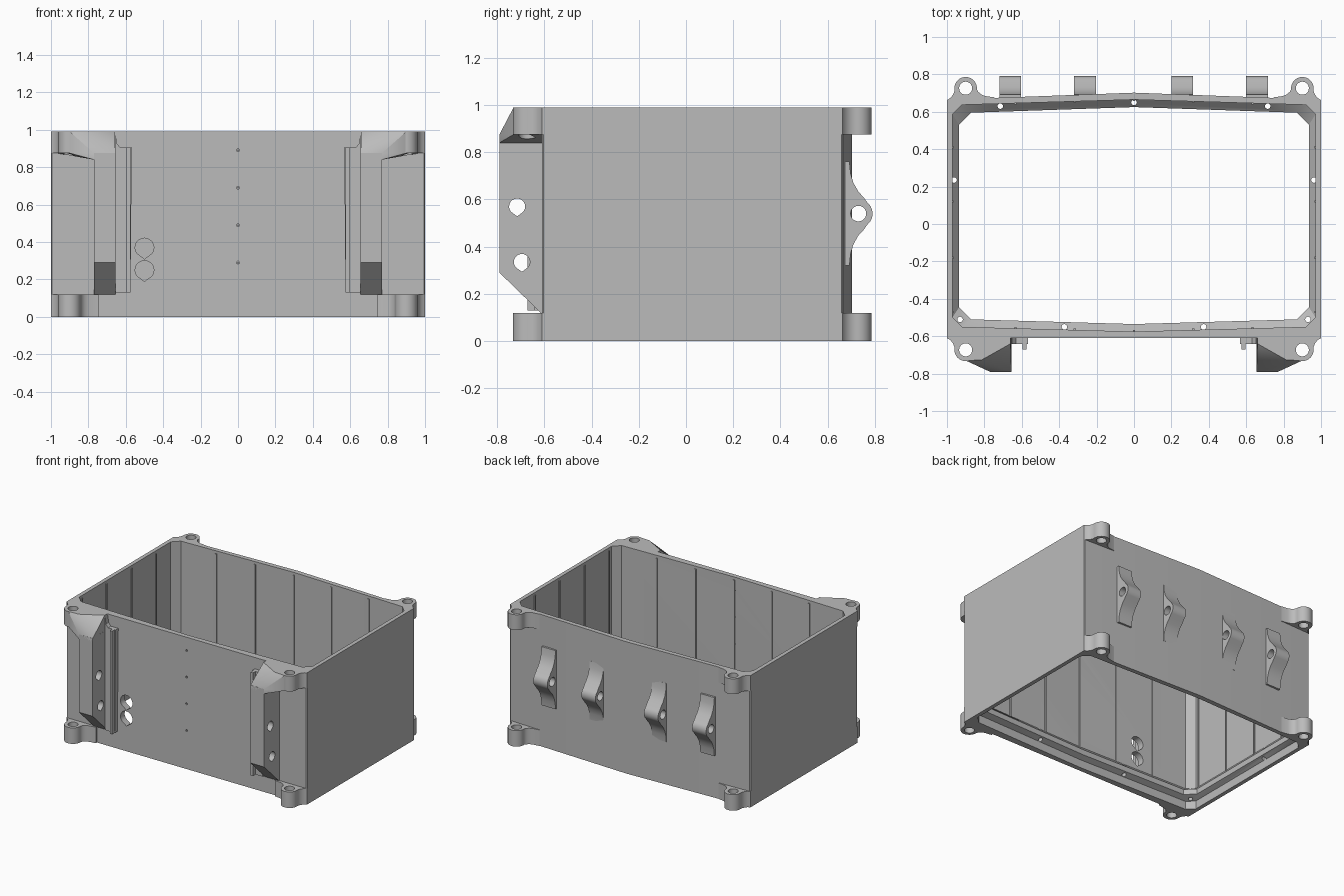
import bpy, bmesh
from math import sin, cos, pi, radians
from mathutils import Vector

if "Cube" in bpy.data.objects:
    bpy.data.objects.remove(bpy.data.objects["Cube"], do_unlink=True)

H = 0.99
grey = bpy.data.materials.new("plain_grey")
grey.use_nodes = True
grey.diffuse_color = (0.5, 0.5, 0.5, 1)
grey.node_tree.nodes["Principled BSDF"].inputs["Base Color"].default_value = (0.5, 0.5, 0.5, 1)


def finish(bm, name, smooth=False):
    bmesh.ops.recalc_face_normals(bm, faces=bm.faces)
    mesh = bpy.data.meshes.new(name)
    bm.to_mesh(mesh)
    bm.free()
    mesh.materials.append(grey)
    obj = bpy.data.objects.new(name, mesh)
    bpy.context.collection.objects.link(obj)
    if smooth:
        shade(obj)
    return obj


def activate(obj):
    bpy.ops.object.select_all(action='DESELECT')
    obj.select_set(True)
    bpy.context.view_layer.objects.active = obj


def shade(obj):
    activate(obj)
    bpy.ops.object.shade_smooth_by_angle(angle=radians(32))


def add_prism(bm, outline, axis, lo, hi):
    """Extrude a 2D outline along an axis (outline uses the other two axes in order)."""
    def place(p, d):
        v = list(p)
        v.insert("xyz".index(axis), d)
        return bm.verts.new(v)
    a = [place(p, lo) for p in outline]
    b = [place(p, hi) for p in outline]
    bm.faces.new(a)
    bm.faces.new(b[::-1])
    for i in range(len(a)):
        j = (i + 1) % len(a)
        bm.faces.new((a[i], a[j], b[j], b[i]))


def prism(name, outline, axis, lo, hi, smooth=False):
    bm = bmesh.new()
    add_prism(bm, outline, axis, min(lo, hi), max(lo, hi))
    return finish(bm, name, smooth)


def circle(cx, cy, r, n=24):
    return [(cx + r * cos(2 * pi * i / n), cy + r * sin(2 * pi * i / n)) for i in range(n)]


def teardrop(cx, cy, r):
    """Round hole with a pointed lower end."""
    arc = [radians(-42 + 264 * i / 24) for i in range(25)]
    return [(cx + r * cos(t), cy + r * sin(t)) for t in arc] + [(cx, cy - r * 1.22)]


def cut(obj, holes):
    bm = bmesh.new()
    for hole in holes:
        add_prism(bm, *hole)
    cutter = finish(bm, "cutter")
    cutter.hide_render = True
    mod = obj.modifiers.new("holes", 'BOOLEAN')
    mod.operation, mod.solver, mod.object = 'DIFFERENCE', 'EXACT', cutter
    activate(obj)
    bpy.ops.object.modifier_apply(modifier=mod.name)
    bpy.data.objects.remove(cutter, do_unlink=True)
    shade(obj)


def loop(x, front, front_mid, back, back_mid, c):
    """Rectangle with chamfered corners and slightly bowed front and back."""
    half = [(x - c, front), (x, front + c), (x, back - c), (x - c, back)]
    return [(0, front_mid)] + half + [(0, back_mid)] + [(-px, py) for px, py in half[::-1]]


def ring(name, loops):
    """Closed ring through a cycle of (outline, z) loops."""
    bm = bmesh.new()
    rows = [[bm.verts.new((x, y, z)) for x, y in pts] for pts, z in loops]
    for k, row in enumerate(rows):
        nxt = rows[(k + 1) % len(rows)]
        for i in range(len(row)):
            j = (i + 1) % len(row)
            bm.faces.new((row[i], row[j], nxt[j], nxt[i]))
    return finish(bm, name)


# Open box shell
outer = loop(1, -0.61, -0.61, 0.665, 0.702, 0.006)
inner = loop(0.97, -0.55, -0.575, 0.637, 0.665, 0.05)
shell = ring("box_shell", [(outer, 0), (outer, H), (inner, H), (inner, 0)])
holes = [(teardrop(-0.5, z, 0.05), 'y', -0.7, -0.5) for z in (0.25, 0.37)]
holes += [(circle(0, z, 0.008, 10), 'y', -0.7, -0.5) for z in (0.29, 0.49, 0.69, 0.89)]
cut(shell, holes)

# Sloped inner ledge near the bottom
seat = loop(0.973, -0.553, -0.578, 0.64, 0.668, 0.05)
opening = loop(0.935, -0.51, -0.535, 0.595, 0.625, 0.065)
ledge = ring("inner_ledge", [(seat, 0.06), (seat, 0.165), (opening, 0.12), (opening, 0.08)])
spots = [(0, 0.65)] + [(s * x, y) for s in (-1, 1) for x, y in
                       ((0.715, 0.63), (0.962, 0.235), (0.372, -0.55), (0.93, -0.51))]
cut(ledge, [(circle(x, y, 0.015, 12), 'z', 0, 0.3) for x, y in spots])

# Thin vertical ribs on the inner walls
bm = bmesh.new()


def rib(x, y, dx, dy):
    add_prism(bm, [(x - dx, y - dy), (x + dx, y - dy), (x + dx, y + dy), (x - dx, y + dy)],
              'z', 0.13, H - 0.02)


for i in range(-2, 3):
    x = i * 0.317
    t = abs(x) / 0.92
    rib(x, 0.665 - 0.028 * t, 0.006, 0.007)
    rib(x, -0.575 + 0.025 * t, 0.006, 0.007)
for s in (-1, 1):
    for y in (0.41, 0.12, -0.18, -0.47):
        rib(s * 0.97, y, 0.006, 0.006)
finish(bm, "wall_ribs")

# Corner ears, with fillets that run into the wall
arc = [radians(-5 + 190 * i / 20) for i in range(21)]
ear = [(1, -0.012), (1, 0), (0.982, 0.01), (0.968, 0.028), (0.961, 0.045)]
ear += [(0.9 + 0.06 * cos(t), 0.063 + 0.06 * sin(t)) for t in arc]
ear += [(0.833, 0.044), (0.818, 0.03), (0.795, 0.021), (0.745, 0.014), (0.745, -0.012)]


def ear_hole(sx, y):
    return (circle(sx * 0.9, y, 0.035), 'z', -0.2, 1.2)


for side, sx in (("right", -1), ("left", 1)):
    for end, sy, wall in (("front", -1, 0.61), ("back", 1, 0.663)):
        outline = [(sx * x, sy * (wall + d)) for x, d in ear]
        for level, lo, hi in (("lower", 0, 0.12), ("upper", 0.875, H)):
            obj = prism(f"{level}_{end}_{side}_ear", outline, 'z', lo, hi)
            cut(obj, [ear_hole(sx, sy * (wall + 0.063))])

# Front brackets with top gussets and hook rails
bracket = [(-0.6, 0.12), (-0.615, 0.12), (-0.79, 0.29), (-0.79, 0.875), (-0.6, 0.875)]
gusset = [(0.97, -0.6, H), (0.66, -0.6, H), (0.66, -0.64, H), (0.815, -0.727, H), (0.9, -0.73, H),
          (0.655, -0.6, 0.84), (0.655, -0.79, 0.84), (0.77, -0.79, 0.84), (0.77, -0.6, 0.84),
          (0.655, -0.79, 0.872), (0.77, -0.79, 0.875), (0.9, -0.73, 0.875), (0.97, -0.6, 0.875)]
rail = [(0.655, 0.13), (0.575, 0.13), (0.568, 0.905), (0.63, 0.905), (0.647, 0.925), (0.655, 0.98)]
for side, sx in (("right", -1), ("left", 1)):
    obj = prism(f"{side}_bracket", bracket, 'x', sx * 0.655, sx * 0.77)
    cut(obj, [(teardrop(y, z, 0.034), 'x', -1.2, 1.2) for y, z in ((-0.715, 0.57), (-0.695, 0.335))])

    bm = bmesh.new()
    for x, y, z in gusset:
        bm.verts.new((sx * x, y, z))
    hull = bmesh.ops.convex_hull(bm, input=bm.verts)
    loose = [v for v in bm.verts if not v.link_faces]
    bmesh.ops.delete(bm, geom=loose, context='VERTS')
    cut(finish(bm, f"{side}_gusset"), [ear_hole(sx, -0.673)])

    prism(f"{side}_rail_base", [(sx * x, z) for x, z in rail], 'y', -0.642, -0.6)
    prism(f"{side}_rail_hook", [(sx * x, y) for x, y in
          ((0.575, -0.63), (0.575, -0.672), (0.595, -0.672), (0.595, -0.63))], 'z', 0.13, 0.905)

# Back lugs with concave flares
flare = [(0.66, 0.22), (0.692, 0.22), (0.697, 0.17), (0.709, 0.13), (0.73, 0.093), (0.752, 0.069)]
tip = [(0.73 + 0.06 * cos(t), 0.06 * sin(t)) for t in (radians(50 - 10 * i) for i in range(11))]
profile = flare + tip + [(y, -z) for y, z in flare[::-1]]
for i, x in enumerate((-0.662, -0.262, 0.258, 0.658)):
    obj = prism(f"back_lug_{i + 1}", [(y, 0.54 + z) for y, z in profile], 'x', x - 0.058, x + 0.058)
    cut(obj, [(circle(0.73, 0.54, 0.033), 'x', -1.2, 1.2)])
